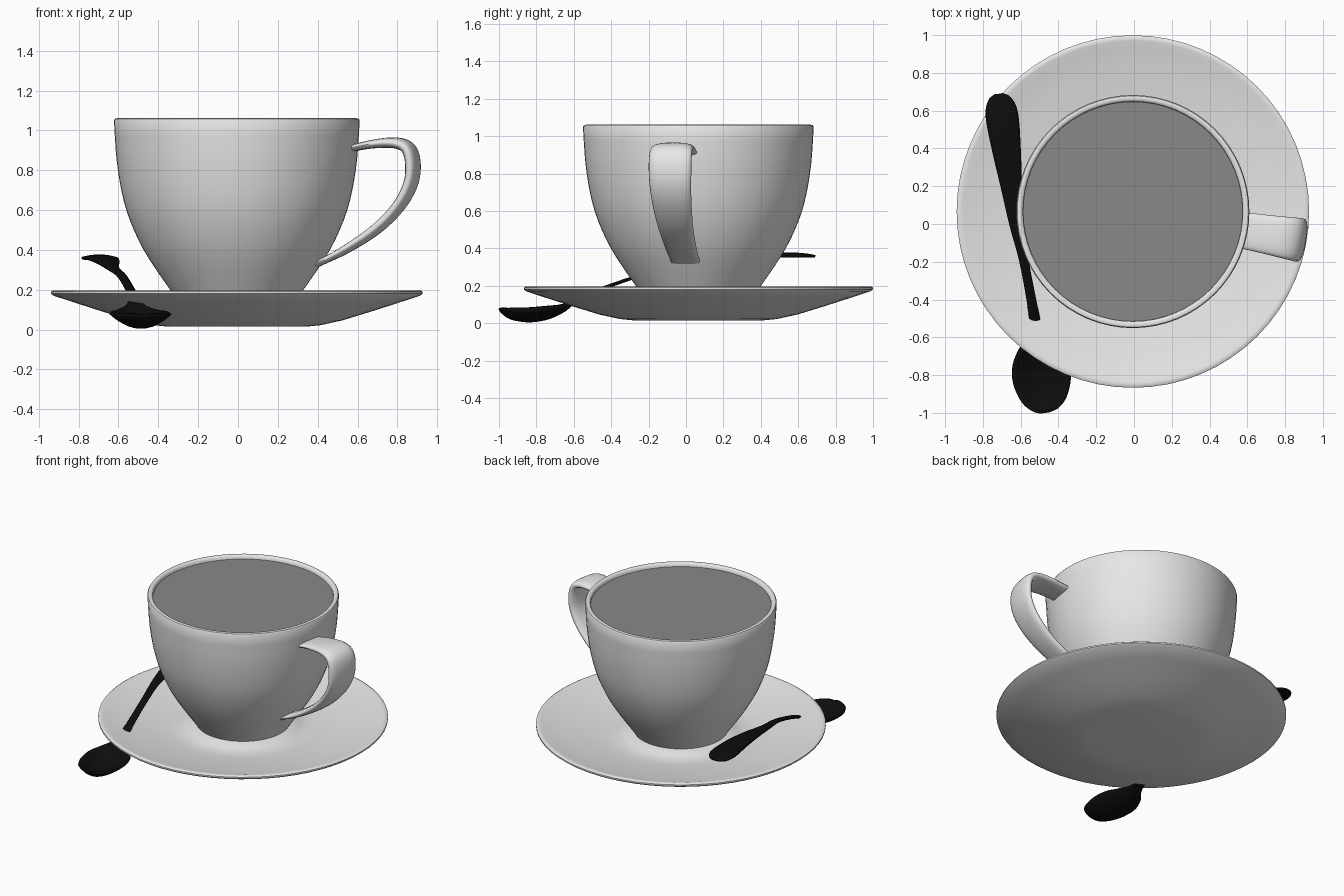
import bpy, bmesh, math
from mathutils import Vector, Matrix

cube = bpy.data.objects.get("Cube")
if cube:
    bpy.data.objects.remove(cube)

CENTRE = Vector((-0.006, 0.066, 0))


def material(name, value):
    m = bpy.data.materials.new(name)
    m.use_nodes = True
    col = (value, value, value, 1)
    m.diffuse_color = col
    m.node_tree.nodes["Principled BSDF"].inputs["Base Color"].default_value = col
    return m


CHINA = material("white china", 0.8)
LIQUID = material("grey drink", 0.25)
BLACK = material("black metal", 0.004)


def smooth_path(stations, steps):
    """Catmull-Rom through stations of any number of values."""
    pts = [Vector(s) for s in stations]
    pts = [pts[0] * 2 - pts[1]] + pts + [pts[-1] * 2 - pts[-2]]
    out = []
    for a, b, c, d in zip(pts, pts[1:], pts[2:], pts[3:]):
        for i in range(steps):
            t = i / steps
            out.append((b * 2 + (c - a) * t + (a * 2 - b * 5 + c * 4 - d) * t * t
                        + (b * 3 - a - c * 3 + d) * t ** 3) / 2)
    return out + [pts[-2]]


def finish(name, bm, mat, angle=40):
    bmesh.ops.recalc_face_normals(bm, faces=bm.faces)
    mesh = bpy.data.meshes.new(name)
    bm.to_mesh(mesh)
    bm.free()
    mesh.materials.append(mat)
    ob = bpy.data.objects.new(name, mesh)
    bpy.context.collection.objects.link(ob)
    bpy.ops.object.select_all(action="DESELECT")
    ob.select_set(True)
    bpy.context.view_layer.objects.active = ob
    bpy.ops.object.shade_smooth_by_angle(angle=math.radians(angle))
    return ob


def bridge(bm, rings, closed):
    n = len(rings[0])
    for r, s in zip(rings, rings[1:]):
        for j in range(n if closed else n - 1):
            k = (j + 1) % n
            bm.faces.new((r[j], r[k], s[k], s[j]))


def lathe(name, profile, mat, sides=64):
    bm = bmesh.new()
    verts = [bm.verts.new((r, 0, z)) for r, z in profile]
    edges = [bm.edges.new(p) for p in zip(verts, verts[1:])]
    bmesh.ops.spin(bm, geom=verts + edges, axis=(0, 0, 1), cent=(0, 0, 0),
                   angle=math.tau, steps=sides)
    bmesh.ops.remove_doubles(bm, verts=bm.verts, dist=0.0005)
    ob = finish(name, bm, mat)
    ob.location = CENTRE
    return ob


# Saucer: flat foot, sloping underside, rounded rim, raised seat for the cup
lathe("saucer", [
    (0, 0.015), (0.35, 0.015), (0.42, 0.022), (0.53, 0.046), (0.68, 0.092),
    (0.82, 0.137), (0.92, 0.17), (0.933, 0.18), (0.933, 0.19), (0.922, 0.197),
    (0.905, 0.195), (0.87, 0.185), (0.75, 0.163), (0.6, 0.138), (0.48, 0.122),
    (0.41, 0.121), (0.36, 0.132), (0.32, 0.15), (0.28, 0.152), (0, 0.152)], CHINA)

# Cup: curved wall, rounded rim, inner wall
outer = smooth_path([(0.3, 0.148), (0.335, 0.2), (0.405, 0.3), (0.468, 0.4),
                     (0.517, 0.5), (0.555, 0.6), (0.58, 0.7), (0.597, 0.8),
                     (0.608, 0.9), (0.617, 1.05)], 2)
rim = [(0.612, 1.058), (0.6, 1.061), (0.588, 1.058), (0.582, 1.05)]
inner = [(p[0] - 0.035, p[1]) for p in reversed(outer[2:-1])]
lathe("cup", [(0, 0.148)] + [tuple(p) for p in outer] + rim + inner + [(0, 0.2)], CHINA)

# Drink filling the cup
lathe("drink", [(0, 1.035), (0.582, 1.035)], LIQUID)

# Cup handle: flattened oval swept along a loop (radius, height, half width, half thickness)
path = smooth_path([
    (0.575, 0.908, 0.095, 0.016), (0.7, 0.932, 0.102, 0.022), (0.81, 0.937, 0.11, 0.028),
    (0.875, 0.908, 0.115, 0.031), (0.897, 0.83, 0.116, 0.032), (0.885, 0.73, 0.112, 0.03),
    (0.825, 0.62, 0.105, 0.028), (0.715, 0.508, 0.095, 0.026),
    (0.56, 0.405, 0.085, 0.021), (0.41, 0.328, 0.078, 0.014)], 5)
bm = bmesh.new()
rings = []
for i, p in enumerate(path):
    a, b = path[max(i - 1, 0)], path[min(i + 1, len(path) - 1)]
    tangent = Vector((b[0] - a[0], 0, b[1] - a[1])).normalized()
    normal = Vector((tangent.z, 0, -tangent.x))
    ring = []
    for j in range(20):
        c, s = math.cos(math.tau * j / 20), math.sin(math.tau * j / 20)
        side = math.copysign(abs(c) ** 0.8, c) * p[2]
        out = math.copysign(abs(s) ** 0.8, s) * p[3]
        ring.append(bm.verts.new(Vector((p[0], side, p[1])) + normal * out))
    rings.append(ring)
bridge(bm, rings, True)
bm.faces.new(rings[0])
bm.faces.new(rings[-1])
bm.transform(Matrix.Rotation(math.radians(-9.7), 4, "Z"))
handle = finish("cup_handle", bm, CHINA, 50)
handle.location = CENTRE

# Spoon: lofted strip of (x, y, edge height, half width, sag of the middle)
stations = smooth_path([
    (-0.47, -0.995, 0.08, 0.02, 0.005), (-0.472, -0.98, 0.079, 0.065, 0.025),
    (-0.477, -0.93, 0.078, 0.115, 0.055), (-0.487, -0.83, 0.08, 0.15, 0.07),
    (-0.497, -0.73, 0.088, 0.143, 0.06), (-0.508, -0.65, 0.097, 0.1, 0.03),
    (-0.517, -0.58, 0.125, 0.04, 0), (-0.533, -0.46, 0.178, 0.025, -0.006),
    (-0.582, -0.2, 0.265, 0.022, -0.006), (-0.628, 0, 0.305, 0.03, -0.008),
    (-0.65, 0.2, 0.333, 0.054, -0.01), (-0.676, 0.4, 0.353, 0.075, -0.013),
    (-0.7, 0.58, 0.358, 0.085, -0.013), (-0.712, 0.66, 0.356, 0.06, -0.008),
    (-0.716, 0.688, 0.355, 0.02, -0.003)], 4)
bm = bmesh.new()
rows = []
for i, (x, y, z, half, sag) in enumerate(stations):
    a, b = stations[max(i - 1, 0)], stations[min(i + 1, len(stations) - 1)]
    across = Vector((b[1] - a[1], a[0] - b[0], 0)).normalized()
    rows.append([bm.verts.new(Vector((x, y, z - sag * (1 - u * u))) + across * half * u)
                 for u in (k / 5 - 1 for k in range(11))])
bridge(bm, rows, False)
spoon = finish("spoon", bm, BLACK, 60)
shell = spoon.modifiers.new("thickness", "SOLIDIFY")
shell.thickness = 0.012
shell.offset = 0
